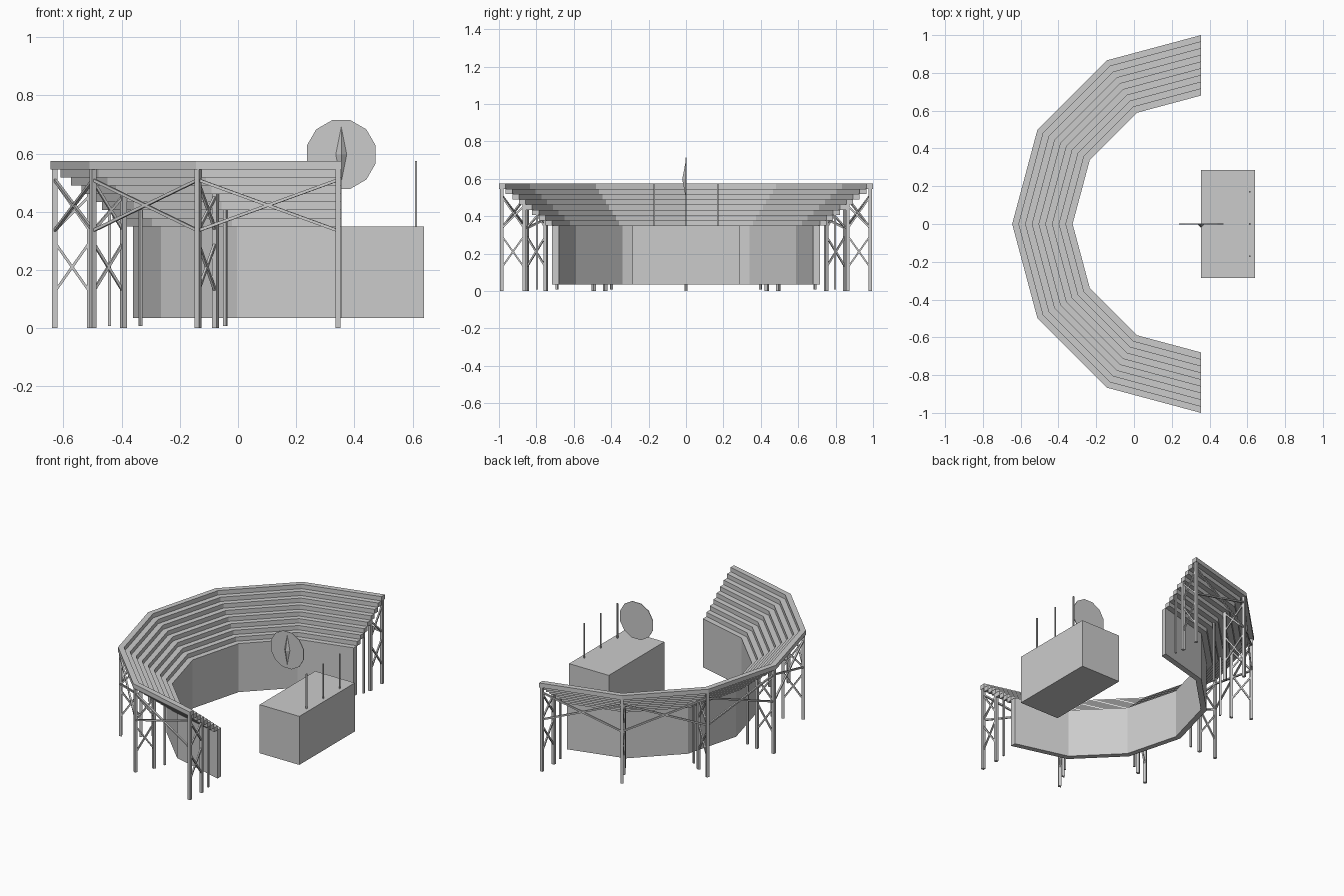
import bpy, bmesh, math
from mathutils import Vector

if "Cube" in bpy.data.objects:
    bpy.data.objects.remove(bpy.data.objects["Cube"])

CX = 0.355                                   # centre of the seating arc
ANGLES = [90 + 30 * i for i in range(7)]
ROWS, R0, DR = 9, 0.68, 0.32 / 9
Z0, DZ = 0.35, 0.028

grey = bpy.data.materials.new("plain grey")
grey.diffuse_color = (0.6, 0.6, 0.6, 1)
grey.use_nodes = True
grey.node_tree.nodes["Principled BSDF"].inputs["Base Color"].default_value = grey.diffuse_color


def finish(name, bm):
    bmesh.ops.recalc_face_normals(bm, faces=bm.faces)
    me = bpy.data.meshes.new(name)
    bm.to_mesh(me)
    bm.free()
    ob = bpy.data.objects.new(name, me)
    me.materials.append(grey)
    bpy.context.collection.objects.link(ob)
    return ob


def polar(r, deg, z):
    a = math.radians(deg)
    x = CX + r * math.cos(a)
    return Vector((min(x, CX - 0.011), r * math.sin(a), z))


def arc_band(name, ra, rb, za, zb):
    """Rectangular section swept round the faceted half circle."""
    bm = bmesh.new()
    rings = []
    for d in ANGLES:
        a = math.radians(d)
        rings.append([bm.verts.new((CX + r * math.cos(a), r * math.sin(a), z))
                      for r, z in ((ra, za), (rb, za), (rb, zb), (ra, zb))])
    for p, q in zip(rings, rings[1:]):
        for i in range(4):
            j = (i + 1) % 4
            bm.faces.new((p[i], p[j], q[j], q[i]))
    bm.faces.new(rings[0])
    bm.faces.new(rings[-1])
    finish(name, bm)


def beam(bm, a, b, w, side):
    """Square bar from a to b."""
    d = (b - a).normalized()
    u = (side - d * side.dot(d)).normalized()
    v = d.cross(u)
    h = w / 2
    ends = [[bm.verts.new(p + u * s * h + v * t * h)
             for s, t in ((-1, -1), (1, -1), (1, 1), (-1, 1))] for p in (a, b)]
    for i in range(4):
        j = (i + 1) % 4
        bm.faces.new((ends[0][i], ends[0][j], ends[1][j], ends[1][i]))
    bm.faces.new(ends[0])
    bm.faces.new(ends[1])


def box(name, lo, hi):
    bm = bmesh.new()
    bmesh.ops.create_cube(bm, size=1)
    for v in bm.verts:
        v.co = [(l + h) / 2 + c * (h - l) for l, h, c in zip(lo, hi, v.co)]
    finish(name, bm)


# front wall (lowest row reaches down) and the stepped seat rows
arc_band("front_wall", R0, R0 + DR, 0.035, Z0)
for i in range(1, ROWS):
    top = Z0 + DZ * i
    arc_band(f"seat_row_{i}", R0 + DR * i, R0 + DR * (i + 1), top - DZ - 0.0005, top)

# support frames: three posts and two radial crosses at each corner
posts, braces = bmesh.new(), bmesh.new()
for d in ANGLES:
    a = math.radians(d)
    radial = Vector((math.cos(a), math.sin(a), 0))
    for r, zb, zt, w in ((0.985, 0, 0.547, 0.018), (0.865, 0, 0.463, 0.018),
                         (0.797, 0.008, 0.407, 0.011)):
        beam(posts, polar(r, d, zb), polar(r, d, zt), w, radial)
    for lo, hi in ((0.125, 0.295), (0.335, 0.505)):
        tip = min(hi, 0.455)
        beam(braces, polar(0.985, d, lo), polar(0.865, d, tip), 0.009, radial)
        beam(braces, polar(0.985, d, hi), polar(0.865, d, lo), 0.009, radial)

# long crosses between neighbouring outer posts
up = Vector((0, 0, 1))
for d, e in zip(ANGLES, ANGLES[1:]):
    beam(braces, polar(0.985, d, 0.335), polar(0.985, e, 0.51), 0.01, up)
    beam(braces, polar(0.985, d, 0.51), polar(0.985, e, 0.335), 0.01, up)
finish("support_posts", posts)
finish("cross_braces", braces)

# central block with three thin poles
box("stage_block", (CX, -0.285, 0.035), (0.64, 0.285, 0.35))
for i, y in enumerate((-0.17, 0, 0.17)):
    box(f"pole_{i}", (0.608, y - 0.004, 0.345), (0.616, y + 0.004, 0.575))

# upright thin disc with a raised diamond pointer
bm = bmesh.new()
R = 0.122
rim = [[bm.verts.new((CX + R * math.cos(math.radians(15 + 30 * k)), y,
                      0.597 + R * math.sin(math.radians(15 + 30 * k))))
        for k in range(12)] for y in (-0.002, 0.002)]
for k in range(12):
    j = (k + 1) % 12
    bm.faces.new((rim[0][k], rim[0][j], rim[1][j], rim[1][k]))
bm.faces.new(rim[0])
bm.faces.new(rim[1])
finish("disc", bm)

bm = bmesh.new()
base = [bm.verts.new((CX + x, -0.001, 0.597 + z))
        for x, z in ((0.02, 0), (0, 0.1), (-0.02, 0), (0, -0.1))]
apex = bm.verts.new((CX, -0.02, 0.597))
bm.faces.new(base)
for k in range(4):
    bm.faces.new((base[k], base[(k + 1) % 4], apex))
finish("disc_pointer", bm)
